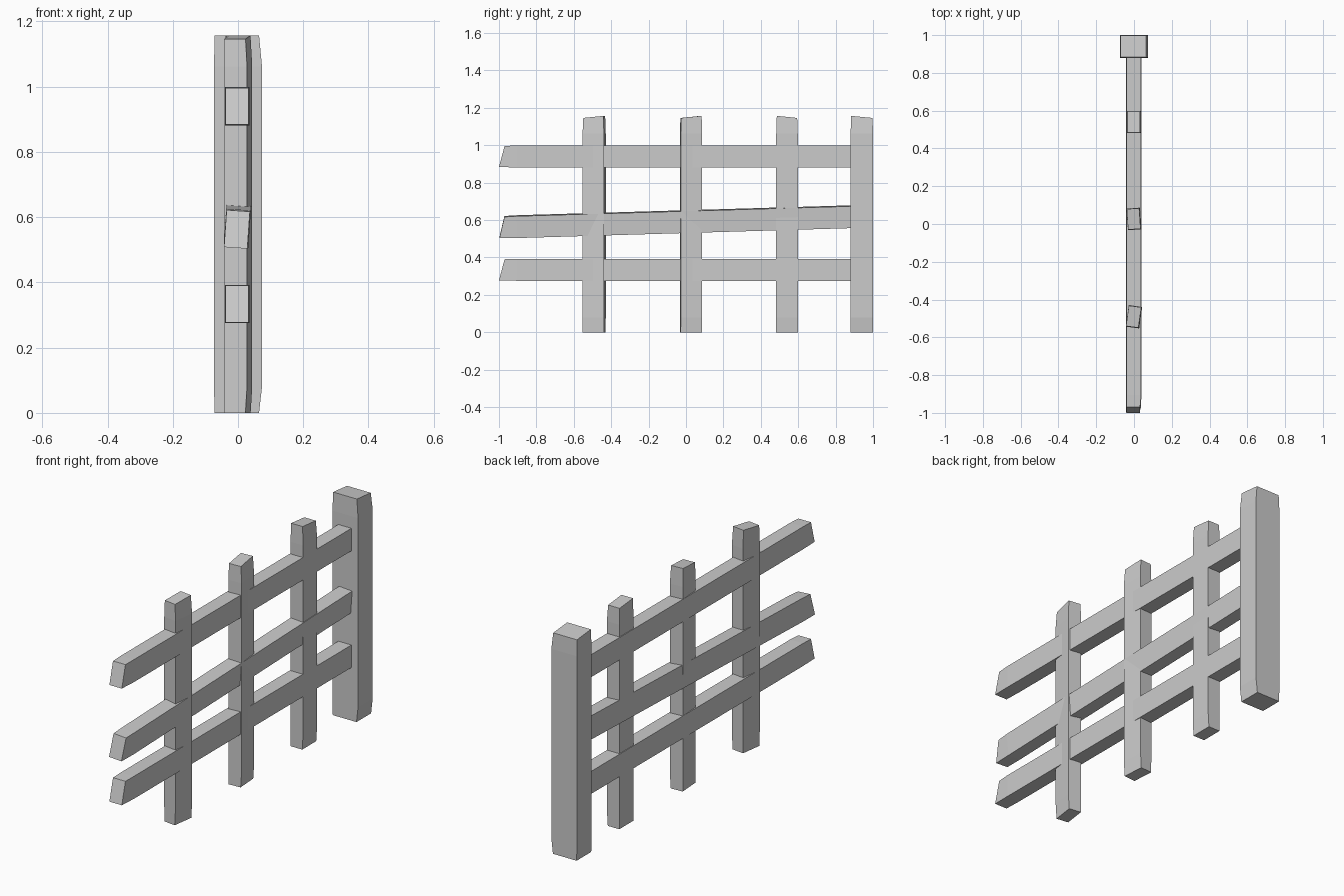
import bpy, bmesh
from math import radians
from mathutils import Matrix, Vector

if "Cube" in bpy.data.objects:
    bpy.data.objects.remove(bpy.data.objects["Cube"])


def board(name, loc, length, w, d, slant, taper, tilt=0, twist=0, foot=True):
    """Rough-cut board along local z: tapered ends, slanted top cut."""
    sx, sy = w / 2, d / 2
    tx, ty = taper
    foot_x = tx if foot else 0
    # rings: height, right-side trim, side trim, end slant
    rings = [(0, foot_x, 0, 0), (0.08, 0, 0, 0),
             (length - 0.095, 0, 0, 0), (length, tx, ty, slant)]
    bm = bmesh.new()
    loops = []
    for z, ax, ay, s in rings:
        x0, x1 = -sx + ax * 0.2, sx - ax
        y0, y1 = -sy + ay, sy - ay
        loops.append([bm.verts.new((x, y, z - abs(s) * (0.5 + (0.5 if y > 0 else -0.5) * (1 if s > 0 else -1))))
                      for x, y in ((x0, y0), (x1, y0), (x1, y1), (x0, y1))])
    for a, b in zip(loops, loops[1:]):
        for i in range(4):
            j = (i + 1) % 4
            bm.faces.new((a[i], a[j], b[j], b[i]))
    bm.faces.new(loops[0][::-1])
    bm.faces.new(loops[-1])
    bm.transform(Matrix.Translation(Vector(loc))
                 @ Matrix.Rotation(radians(tilt), 4, 'X')
                 @ Matrix.Rotation(radians(twist), 4, 'Z'))
    bmesh.ops.recalc_face_normals(bm, faces=bm.faces)
    me = bpy.data.meshes.new(name)
    bm.to_mesh(me)
    bm.free()
    ob = bpy.data.objects.new(name, me)
    bpy.context.collection.objects.link(ob)
    return ob


# Thick end post
board("end_post", (0, 0.94, 0), 1.157, 0.147, 0.12, 0.011, (0.009, 0.003))

# Thin upright posts, each turned a little
for i, (y, slant, twist) in enumerate([(-0.491, -0.011, -8), (0.027, -0.011, 4), (0.54, 0.011, 0)]):
    board(f"post_{i + 1}", (0, y, 0), 1.157, 0.072, 0.115, slant, (0.005, 0.003), twist=twist)

# Horizontal rails running from the end post to free slanted ends
for name, z, tilt, twist in [("top_rail", 0.94, 0, 0),
                             ("middle_rail", 0.619, 1.7, -4),
                             ("bottom_rail", 0.334, 0, 0)]:
    board(name, (-0.002, 0.92, z), 1.92, 0.075, 0.117, 0.03, (0.003, 0.002),
          tilt=90 + tilt, twist=twist, foot=False)
